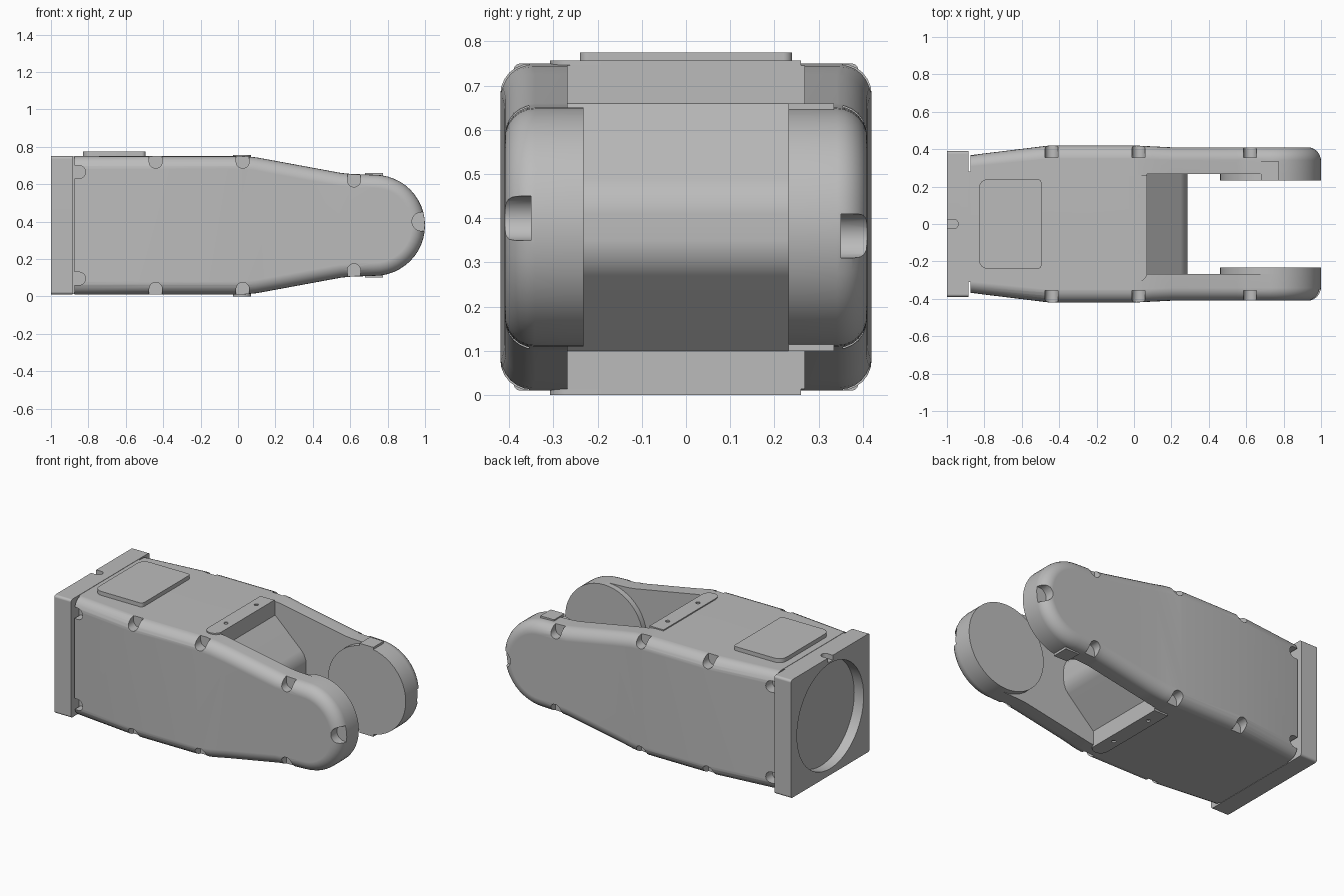
import bpy, bmesh
from math import sin, cos, pi, radians
from mathutils import Vector

if "Cube" in bpy.data.objects:
    bpy.data.objects.remove(bpy.data.objects["Cube"], do_unlink=True)

grey = bpy.data.materials.new("light_grey")
grey.use_nodes = True
grey.diffuse_color = (0.5, 0.5, 0.5, 1)
grey.node_tree.nodes["Principled BSDF"].inputs["Base Color"].default_value = (0.5, 0.5, 0.5, 1)

MID = 0.38      # height of the centre line
TIP = 0.73      # x of the arm end pivot
R = 0.27        # arm end radius


def arc(cx, cy, r, a0, a1, n):
    angles = [radians(a0 + (a1 - a0) * i / n) for i in range(n + 1)]
    return [(cx + r * cos(a), cy + r * sin(a)) for a in angles]


def circle(cx, cy, r, n):
    return arc(cx, cy, r, 0, 360, n)[:-1]


def prism(bm, pts, axis, lo, hi):
    """Extrude a closed outline along an axis between lo and hi."""
    place = {"x": lambda p, d: (d, p[0], p[1]),
             "y": lambda p, d: (p[0], d, p[1]),
             "z": lambda p, d: (p[0], p[1], d)}[axis]
    a = [bm.verts.new(place(p, lo)) for p in pts]
    b = [bm.verts.new(place(p, hi)) for p in pts]
    n = len(pts)
    faces = [bm.faces.new(a), bm.faces.new(b)]
    for i in range(n):
        j = (i + 1) % n
        faces.append(bm.faces.new((a[i], a[j], b[j], b[i])))
    bmesh.ops.recalc_face_normals(bm, faces=faces)


def finish(name, bm):
    mesh = bpy.data.meshes.new(name)
    bm.to_mesh(mesh)
    bm.free()
    mesh.materials.append(grey)
    obj = bpy.data.objects.new(name, mesh)
    bpy.context.collection.objects.link(obj)
    return obj


def cut(obj, bm):
    """Subtract a set of separate solids, then drop the helper."""
    tool = finish("cutter", bm)
    tool.hide_render = True
    mod = obj.modifiers.new("cut", "BOOLEAN")
    mod.operation, mod.solver, mod.object = "DIFFERENCE", "EXACT", tool
    deps = bpy.context.evaluated_depsgraph_get()
    result = bpy.data.meshes.new_from_object(obj.evaluated_get(deps))
    obj.modifiers.clear()
    obj.data = result
    bpy.data.objects.remove(tool, do_unlink=True)


def smooth(obj):
    bpy.ops.object.select_all(action="DESELECT")
    obj.select_set(True)
    bpy.context.view_layer.objects.active = obj
    bpy.ops.object.shade_smooth_by_angle(angle=radians(32))
    mod = obj.modifiers.new("normals", "WEIGHTED_NORMAL")
    mod.keep_sharp = True


def slot(x, z, r, direction):
    """Round-bottomed pocket outline, open towards the direction in degrees."""
    pts = arc(x, z, r, direction + 90, direction + 270, 10)
    out = Vector((cos(radians(direction)), sin(radians(direction)))) * 0.12
    return pts + [(pts[-1][0] + out.x, pts[-1][1] + out.y), (pts[0][0] + out.x, pts[0][1] + out.y)]


# Main body: side outline with rounded long edges
upper = [(0.6, 0.655), (0.55, 0.66), (0.1, 0.743), (0.03, 0.75), (-0.875, 0.75)]
lower = [(x, 2 * MID - z) for x, z in reversed(upper)]
bm = bmesh.new()
prism(bm, lower + arc(TIP, MID, R, -90, 90, 24) + upper, "y", -0.42, 0.42)
rims = [e for e in bm.edges
        if abs(e.verts[0].co.y - e.verts[1].co.y) < 0.001
        and max(v.co.x for v in e.verts) > -0.87]
bmesh.ops.bevel(bm, geom=rims, offset=0.07, segments=6, profile=0.5, affect="EDGES")

# Narrow the body towards the rear plate and slightly along the arms
stations = [(-0.875, 0.368), (-0.45, 0.42), (0.0, 0.42), (0.2, 0.41), (1.1, 0.41)]
for x, _ in stations[1:4]:
    bmesh.ops.bisect_plane(bm, geom=bm.verts[:] + bm.edges[:] + bm.faces[:],
                           plane_co=(x, 0, 0), plane_no=(1, 0, 0))
for v in bm.verts:
    for (x0, w0), (x1, w1) in zip(stations, stations[1:]):
        if x0 - 0.001 <= v.co.x <= x1:
            w = w0 + (w1 - w0) * (v.co.x - x0) / (x1 - x0)
            v.co.y *= w / 0.42
            break
body = finish("main_body", bm)

# Opening between the arms, leaving a rounded wedge of web
bm = bmesh.new()
nose = [(0.07, 1), (0.07, 0.66), (0.25, 0.49), (0.27, 0.465), (0.282, 0.435), (0.285, 0.41)]
nose += [(x, 2 * MID - z) for x, z in reversed(nose)]
prism(bm, nose + [(1.5, -0.24), (1.5, 1)], "y", -0.268, 0.268)

# Bolt pockets along both sides
for side in (-1, 1):
    for x, z in ((-0.44, 0.72), (0.025, 0.72), (0.62, 0.62)):
        for up in (1, -1):
            prism(bm, slot(x, MID + up * (z - MID), 0.035, 90 * up), "y", side * 0.355, side * 0.6)
    for z in (0.665, 2 * MID - 0.665):
        prism(bm, slot(-0.85, z, 0.035, 180), "y", side * 0.31, side * 0.6)
    prism(bm, slot(0.98, MID - side * 0.02, 0.05, 0), "y", side * 0.35, side * 0.6)
cut(body, bm)
smooth(body)

# Round pads on the inner faces of the arm ends
for name, side in (("right_arm_pad", -1), ("left_arm_pad", 1)):
    bm = bmesh.new()
    prism(bm, circle(TIP, MID, R, 48), "y", side * 0.232, side * 0.272)
    smooth(finish(name, bm))

# Stop blocks above and below the left arm end
for name, lo, hi in (("upper_stop", 0.6, 0.66), ("lower_stop", 0.1, 0.16)):
    bm = bmesh.new()
    prism(bm, [(0.68, 0.232), (0.775, 0.232), (0.775, 0.335), (0.68, 0.335)], "z", lo, hi)
    finish(name, bm)

# Screw strips bordering the opening
for name, lo, hi in (("upper_strip", 0.73, 0.757), ("lower_strip", 0.0, 0.03)):
    bm = bmesh.new()
    outline = arc(0.022, -0.26, 0.048, 180, 360, 14) + [(0.07, 0.26), (-0.026, 0.26)]
    prism(bm, outline, "z", lo, hi)
    strip = finish(name, bm)
    bm = bmesh.new()
    for y in (-0.15, 0.15):
        prism(bm, circle(0.022, y, 0.013, 14), "z", lo - 0.1, hi + 0.1)
    cut(strip, bm)
    smooth(strip)

# Cover plate on top with rounded corners
bm = bmesh.new()
lid = []
for cx, cy, a in ((-0.545, 0.19, 0), (-0.78, 0.19, 90), (-0.78, -0.19, 180), (-0.545, -0.19, 270)):
    r = 0.05 if cx < -0.6 else 0.02
    lid += arc(-0.515 if cx > -0.6 else cx, (0.24 - r) * (1 if cy > 0 else -1), r, a, a + 90, 6)
prism(bm, lid, "z", 0.74, 0.775)
smooth(finish("top_cover", bm))

# Neck filling the groove behind the rear plate
bm = bmesh.new()
prism(bm, [(-0.89, -0.31), (-0.87, -0.31), (-0.87, 0.28), (-0.89, 0.28)], "z", 0.012, 0.748)
finish("rear_neck", bm)

# Rear mounting plate with round recess and top notch
bm = bmesh.new()
prism(bm, [(-0.39, 0.01), (0.39, 0.01), (0.39, 0.75), (-0.39, 0.75)], "x", -1, -0.885)
corners = [e for e in bm.edges if abs(e.verts[0].co.x - e.verts[1].co.x) > 0.05]
bmesh.ops.bevel(bm, geom=corners, offset=0.015, segments=3, profile=0.5, affect="EDGES")
plate = finish("rear_plate", bm)
bm = bmesh.new()
prism(bm, circle(0, MID, 0.33, 56), "x", -1.1, -0.935)
prism(bm, slot(-0.965, 0, 0.025, 180), "z", 0.72, 0.8)
cut(plate, bm)
smooth(plate)
